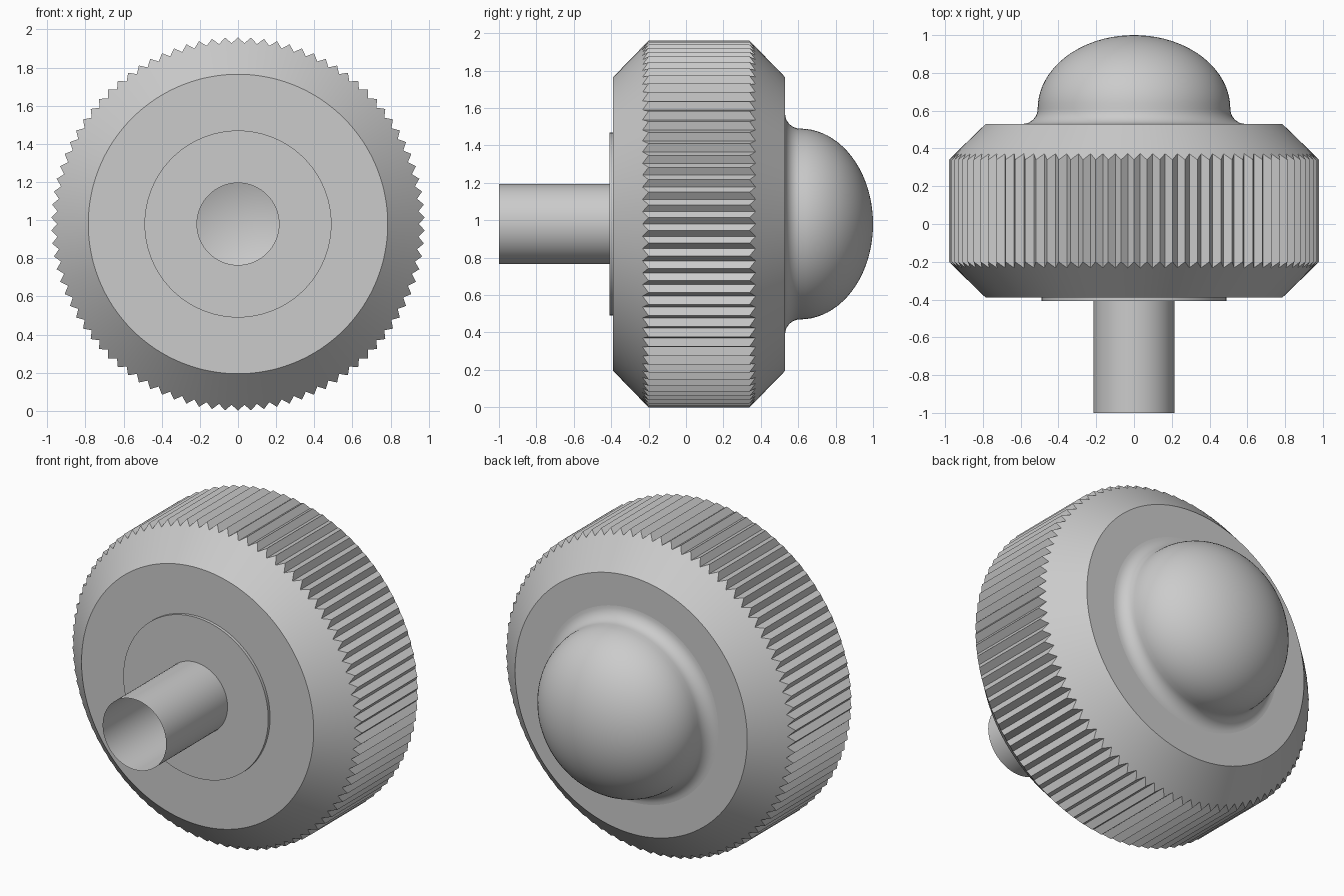
import bpy, bmesh
from math import sin, cos, pi, radians

cube = bpy.data.objects.get("Cube")
if cube:
    bpy.data.objects.remove(cube, do_unlink=True)

AXIS_Z = 0.98
TEETH = 90


def lathe(name, profiles, segments, angle=35):
    """Spin (radius, y) profiles about the y axis, alternating between them."""
    bm = bmesh.new()
    columns = []
    for i in range(segments):
        a = 2 * pi * i / segments
        profile = profiles[i % len(profiles)]
        columns.append([bm.verts.new((r * sin(a), y, AXIS_Z + r * cos(a)))
                        for r, y in profile])
    for i, col in enumerate(columns):
        nxt = columns[(i + 1) % segments]
        for j in range(len(col) - 1):
            bm.faces.new((col[j], col[j + 1], nxt[j + 1], nxt[j]))
    bmesh.ops.remove_doubles(bm, verts=bm.verts, dist=1e-5)
    bmesh.ops.recalc_face_normals(bm, faces=bm.faces)
    mesh = bpy.data.meshes.new(name)
    bm.to_mesh(mesh)
    bm.free()
    obj = bpy.data.objects.new(name, mesh)
    bpy.context.collection.objects.link(obj)
    bpy.ops.object.select_all(action='DESELECT')
    obj.select_set(True)
    bpy.context.view_layer.objects.active = obj
    bpy.ops.object.shade_smooth_by_angle(angle=radians(angle))
    return obj


# Knurled body: the grooves run out into the chamfers at both ends
def body_profile(depth):
    rim = AXIS_Z - depth
    return [(0.48, -0.39), (0.785, -0.39), (rim, -0.2 - depth),
            (rim, 0.34 + depth), (0.785, 0.53), (0.57, 0.53)]


lathe("knurled_body", [body_profile(0), body_profile(0.032)], TEETH * 2, 25)

# Thin washer on the front face
lathe("front_washer", [[(0.215, -0.408), (0.49, -0.408), (0.49, -0.385)]], 96)

# Open hollow shaft
lathe("shaft", [[(0.215, -1.0), (0.215, -0.4)]], 64)

# Domed cap on the back with a filleted foot
fillet = [(0.59 - 0.08 * sin(t), 0.61 - 0.08 * cos(t))
          for t in (pi / 2 * k / 8 for k in range(8))]
dome = [(0.51 * cos(t), 0.61 + 0.39 * sin(t))
        for t in (pi / 2 * k / 20 for k in range(21))]
lathe("back_dome", [fillet + dome], 96, 60)
